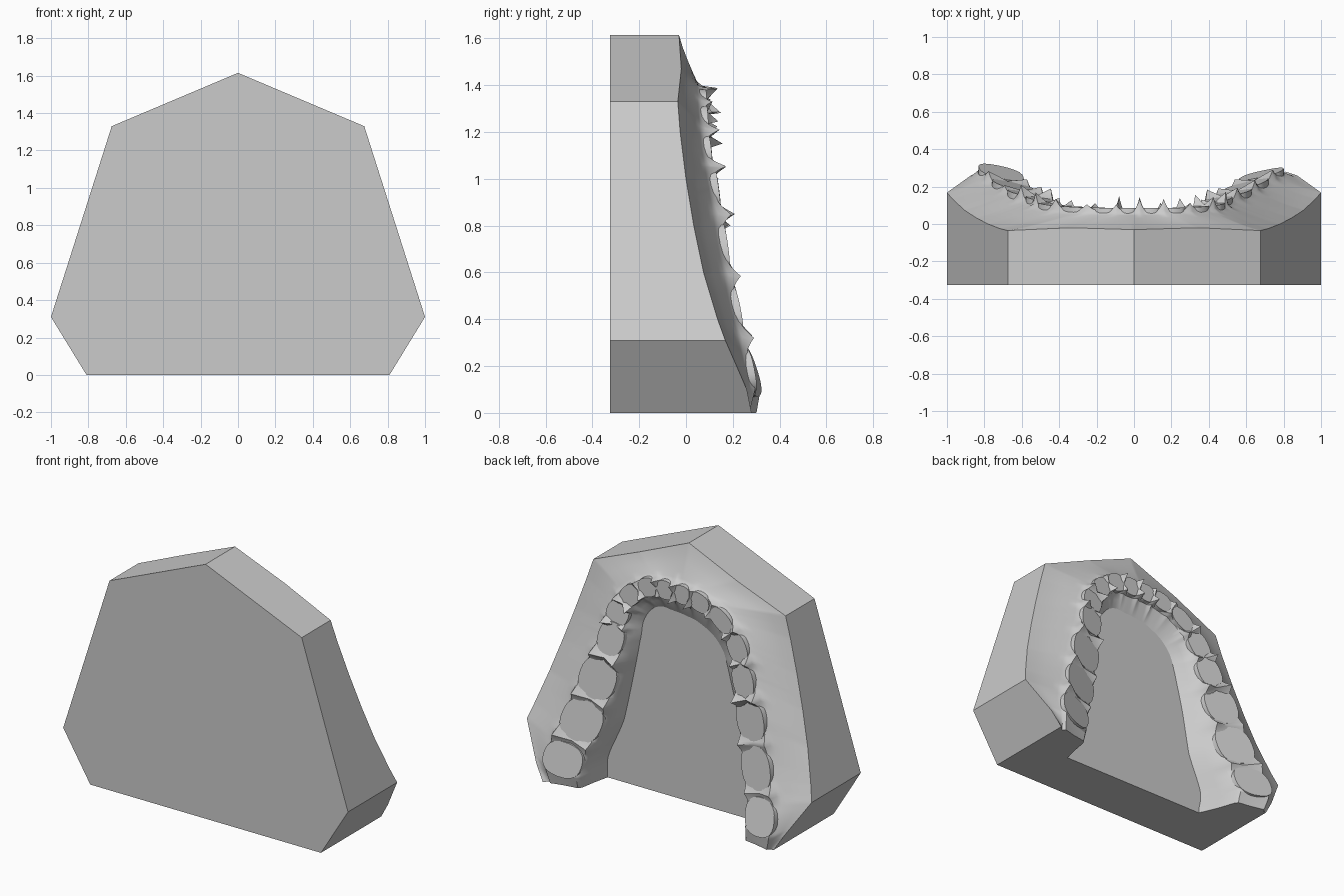
import bpy, bmesh, math, random
from mathutils import Vector

random.seed(4)
cube = bpy.data.objects.get("Cube")
if cube:
    bpy.data.objects.remove(cube, do_unlink=True)

plaster = bpy.data.materials.new("grey_plaster")
plaster.use_nodes = True
plaster.diffuse_color = (0.6, 0.6, 0.6, 1)
plaster.node_tree.nodes["Principled BSDF"].inputs["Base Color"].default_value = (0.6, 0.6, 0.6, 1)

BACK, FLOOR = -0.325, 0.015

# Dental arch in (x, z): one end, sixteen teeth, other end
ARCH = [Vector(p) for p in (
    (-.69, 0), (-.71, .18), (-.63, .44), (-.56, .71), (-.49, .93), (-.43, 1.11),
    (-.31, 1.25), (-.15, 1.32), (-.03, 1.335), (.09, 1.335), (.21, 1.32), (.33, 1.24),
    (.41, 1.11), (.44, .95), (.51, .69), (.59, .42), (.68, .17), (.68, 0))]
LAST = len(ARCH) - 1

# Trimmed base outline in (x, z), keyed by position along the arch
OUTLINE = [(0, (-.81, 0)), (1.3, (-1, .31)), (6.3, (-.675, 1.33)), (8.2, (0, 1.615)),
           (11.3, (.675, 1.33)), (15.7, (1, .31)), (LAST, (.81, 0))]

# Profiles keyed by height
RIM = [(0, .28), (.1, .26), (.31, .168), (.4, .135), (.6, .075), (.8, .033),
       (1, 0), (1.2, -.025), (1.33, -.035), (1.47, -.02), (1.615, -.03)]
RIDGE = [(0, .26), (.09, .285), (.2, .255), (.45, .195), (.7, .155), (.95, .125), (1.1, .10), (1.35, .08)]
WIDTH = [(0, .10), (.2, .125), (.45, .125), (.7, .115), (.93, .085), (1.1, .075), (1.25, .06)]
INNER = [(0, .165), (.45, .19), (.95, .155), (1.3, .16)]
TILT = [(.45, .2), (.95, .12), (1.25, 0)]


def interp(keys, t):
    """Linear interpolation in a list of (position, value)."""
    if t <= keys[0][0]:
        return keys[0][1]
    for (a, va), (b, vb) in zip(keys, keys[1:]):
        if t <= b:
            f = (t - a) / (b - a)
            return va + (vb - va) * f
    return keys[-1][1]


def arch(u):
    """Smooth curve through the arch points."""
    u = min(max(u, 0), LAST)
    i = min(int(u), LAST - 1)
    t = u - i
    a, b = ARCH[max(i - 1, 0)], ARCH[i]
    c, d = ARCH[i + 1], ARCH[min(i + 2, LAST)]
    return 0.5 * (2 * b + (c - a) * t + (2 * a - 5 * b + 4 * c - d) * t * t
                  + (3 * b - a - 3 * c + d) * t ** 3)


def outward(u):
    """Arch normal, pointing away from the tongue side."""
    if u <= 0 or u >= LAST:
        return Vector((-1 if u <= 0 else 1, 0))
    d = arch(u + .8) - arch(u - .8)
    return Vector((-d.y, d.x)).normalized()


def height(p):
    lobe = .03 if p.x < 0 and p.y < .3 else 0
    return interp(RIDGE, p.y) + lobe * (1 - p.y / .3)


def make_object(name, bm, angle):
    bmesh.ops.recalc_face_normals(bm, faces=bm.faces)
    mesh = bpy.data.meshes.new(name)
    bm.to_mesh(mesh)
    bm.free()
    mesh.materials.append(plaster)
    ob = bpy.data.objects.new(name, mesh)
    bpy.context.collection.objects.link(ob)
    bpy.ops.object.select_all(action='DESELECT')
    ob.select_set(True)
    bpy.context.view_layer.objects.active = ob
    bpy.ops.object.shade_smooth_by_angle(angle=math.radians(angle), keep_sharp_edges=True)


# Cast body: base, walls, gum slope, ridge and tongue floor in one loft
edge_keys = [(k, Vector(p)) for k, p in OUTLINE]
peaks = [(random.uniform(.02, .07), random.uniform(.03, .08)) for _ in ARCH]
STEPS = 20
bm = bmesh.new()
sections = []
for k in range(LAST * STEPS + 1):
    u = k / STEPS
    edge, ridge, n = interp(edge_keys, u), arch(u), outward(u)
    h, w, tilt = height(ridge), interp(WIDTH, ridge.y), interp(TILT, ridge.y)
    # The floor sits slightly to one side
    inner = interp(INNER, ridge.y) - .025 * max(-1, min(1, ridge.x / .3))
    rim = interp(RIM, edge.y)
    # Pointed gum between neighbouring teeth
    near = abs(u - int(u) - .5)
    bump = max(0, 1 - near / .25) ** 1.5 if 1 < u < LAST - 1 else 0
    up_out, up_in = (bump * v for v in peaks[min(int(u), LAST)])
    margin = ridge + n * w
    y_margin = h + tilt * w * .8 - .025
    row = [(edge, BACK), (edge, rim)]
    for f in (.25, .5, .75, .9):
        row.append((edge.lerp(margin, f), rim + (y_margin - rim) * f ** 1.2))
    row += [(margin, y_margin + up_out * .25),
            (ridge + n * w * .85, h + tilt * w * .85 - .008 + up_out),
            (ridge, h - .012 + up_in * .3),
            (ridge - n * w * .85, h - tilt * w * .85 - .008 + up_in),
            (ridge - n * w, h - tilt * w - .025 + up_in * .25),
            (ridge - n * (w * .55 + inner * .45), FLOOR + (h - FLOOR) * .4),
            (ridge - n * inner, FLOOR)]
    ends = k in (0, LAST * STEPS)
    sections.append([bm.verts.new((p.x, y, 0 if ends else max(p.y, .002))) for p, y in row])
for a, b in zip(sections, sections[1:]):
    for i in range(len(a) - 1):
        bm.faces.new((a[i], a[i + 1], b[i + 1], b[i]))
bm.faces.new([s[0] for s in sections])
floor = bm.faces.new([s[-1] for s in sections])
for e in floor.edges:
    e.smooth = False
bm.faces.new(sections[0] + sections[-1][::-1])
make_object("jaw_cast", bm, 42)

# Flat tooth stumps set along the ridge, leaning with the gum
SIDES = 28
for i in range(1, LAST):
    c, n = ARCH[i], outward(i)
    t = Vector((n.y, -n.x))
    gap = ((ARCH[i] - ARCH[i - 1]).length + (ARCH[i + 1] - ARCH[i]).length) / 2
    long, wide = min(gap * .48, .13), interp(WIDTH, c.y) * .98
    slope = (height(c + t * .1) - height(c - t * .1)) / .2
    tilt = interp(TILT, c.y)
    bm = bmesh.new()
    rings = []
    for lift, scale in ((-.04, 1.03), (.004, 1)):
        ring = []
        for j in range(SIDES):
            a = 2 * math.pi * j / SIDES
            ca, sa = math.cos(a), math.sin(a)
            # Slightly squared oval
            along = long * scale * math.copysign(abs(ca) ** .8, ca)
            across = wide * scale * math.copysign(abs(sa) ** .8, sa)
            p = c + t * along + n * across
            y = height(c) + lift + slope * along + tilt * across
            ring.append(bm.verts.new((p.x, y, max(p.y, .01))))
        rings.append(ring)
    low, high = rings
    for j in range(SIDES):
        m = (j + 1) % SIDES
        bm.faces.new((low[j], low[m], high[m], high[j]))
    bm.faces.new(high)
    bm.faces.new(low[::-1])
    make_object(f"tooth_stump_{i}", bm, 35)
